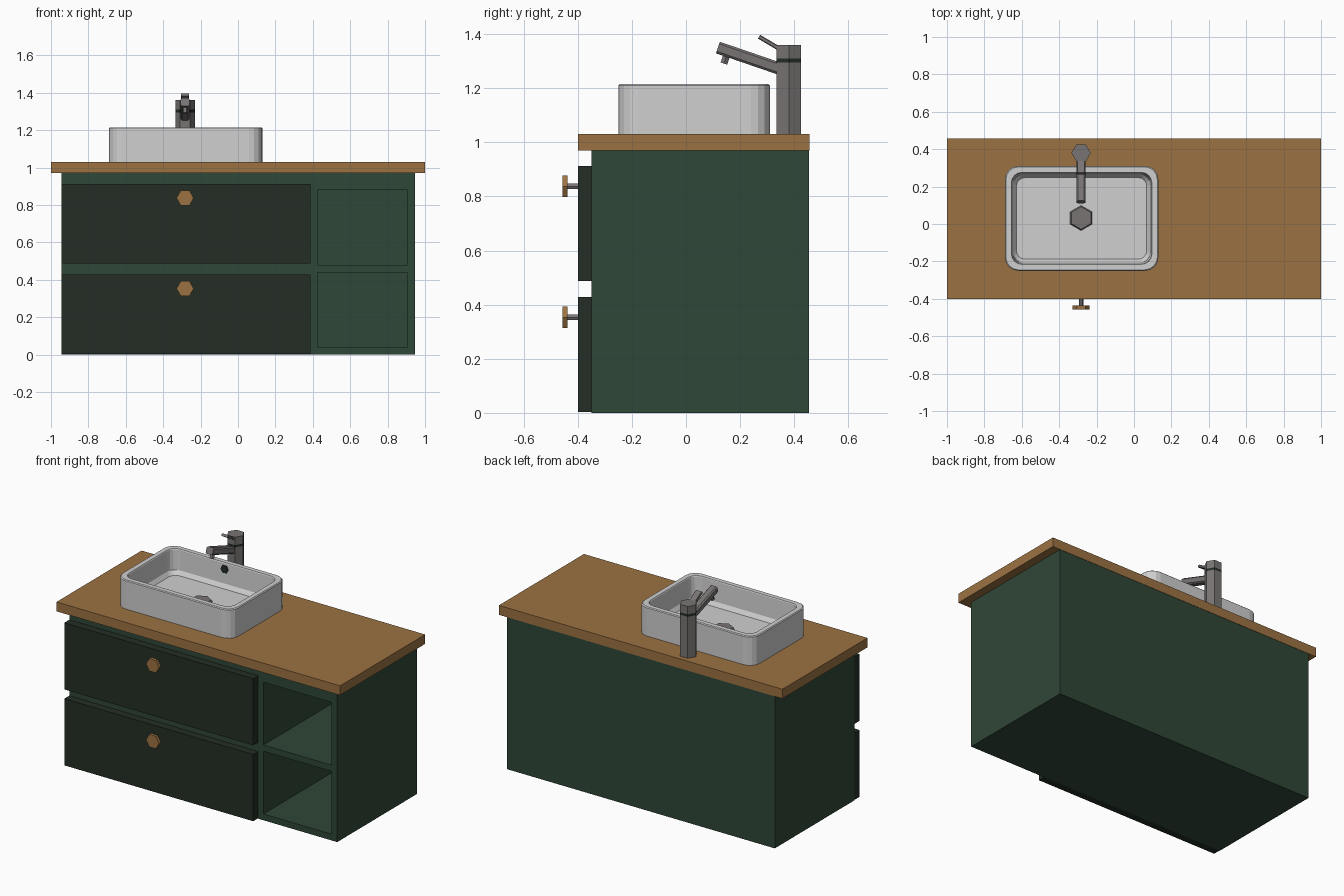
import bpy, bmesh, math
from mathutils import Vector, Matrix

if "Cube" in bpy.data.objects:
    bpy.data.objects.remove(bpy.data.objects["Cube"], do_unlink=True)


def material(name, rgb):
    m = bpy.data.materials.new(name)
    m.use_nodes = True
    m.diffuse_color = (*rgb, 1)
    m.node_tree.nodes["Principled BSDF"].inputs["Base Color"].default_value = (*rgb, 1)
    return m


WOOD = material("oak wood", (0.33, 0.17, 0.055))
GREEN = material("cabinet green", (0.028, 0.063, 0.038))
DARK = material("dark green", (0.017, 0.027, 0.018))
WHITE = material("white ceramic", (0.63, 0.63, 0.63))
METAL = material("grey metal", (0.19, 0.175, 0.175))


def finish(name, bm, mat):
    bmesh.ops.recalc_face_normals(bm, faces=bm.faces)
    mesh = bpy.data.meshes.new(name)
    bm.to_mesh(mesh)
    bm.free()
    mesh.materials.append(mat)
    ob = bpy.data.objects.new(name, mesh)
    bpy.context.collection.objects.link(ob)
    return ob


def box(name, x, y, z, mat):
    """Box given by its (min, max) range on each axis."""
    bm = bmesh.new()
    bmesh.ops.create_cube(bm, size=1)
    for v in bm.verts:
        v.co = [r[0] + (c + 0.5) * (r[1] - r[0]) for c, r in zip(v.co, (x, y, z))]
    return finish(name, bm, mat)


def rod(name, a, b, radius, mat, spin=0.0, top_radius=None):
    """Hexagonal rod from a to b."""
    a, b = Vector(a), Vector(b)
    d = b - a
    bm = bmesh.new()
    bmesh.ops.create_cone(bm, cap_ends=True, segments=6, radius1=radius,
                          radius2=radius if top_radius is None else top_radius, depth=d.length)
    place = Matrix.Translation((a + b) / 2) @ d.to_track_quat('Z', 'X').to_matrix().to_4x4()
    bm.transform(place @ Matrix.Rotation(spin, 4, 'Z'))
    return finish(name, bm, mat)


def bar(name, a, b, width, thickness, bevel, mat):
    """Flat bar in the plane of the tap, running from a to b (y, z)."""
    d = Vector((0, b[0] - a[0], b[1] - a[1]))
    bm = bmesh.new()
    bmesh.ops.create_cube(bm, size=1)
    bm.transform(Matrix.Diagonal((width, d.length, thickness, 1)))
    long_edges = [e for e in bm.edges if abs((e.verts[0].co - e.verts[1].co).y) > 0.01]
    bmesh.ops.bevel(bm, geom=long_edges, offset=bevel, segments=1, affect='EDGES')
    bm.transform(Matrix.Translation((TAP_X, (a[0] + b[0]) / 2, (a[1] + b[1]) / 2))
                 @ Matrix.Rotation(math.atan2(d.z, d.y), 4, 'X'))
    return finish(name, bm, mat)


# Cabinet with two open niches cut into its front
cabinet = box("cabinet", (-0.945, 0.945), (-0.35, 0.455), (0, 0.97), GREEN)
for low in (0.04, 0.48):
    cutter = box("niche_cutter", (0.425, 0.905), (-0.5, 0.42), (low, low + 0.4), GREEN)
    cutter.hide_render = True
    mod = cabinet.modifiers.new("niche", 'BOOLEAN')
    mod.operation, mod.solver, mod.object = 'DIFFERENCE', 'EXACT', cutter
    bpy.context.view_layer.objects.active = cabinet
    bpy.ops.object.modifier_apply(modifier=mod.name)
    bpy.data.objects.remove(cutter, do_unlink=True)

box("countertop", (-1, 1), (-0.4, 0.457), (0.97, 1.03), WOOD)

# Drawers with hexagonal knobs
TAP_X = -0.283
for label, low in (("lower", 0.003), ("upper", 0.487)):
    box(label + "_drawer", (-0.945, 0.387), (-0.4, -0.35), (low, low + 0.425), DARK)
    z = low + 0.35
    rod(label + "_knob_stem", (TAP_X, -0.395, z), (TAP_X, -0.44, z), 0.012, METAL)
    knob = rod(label + "_knob", (0, 0, 0), (0, 0, 0.02), 0.046, WOOD)
    knob.rotation_euler = (math.pi / 2, math.pi / 6, 0)
    knob.location = (TAP_X, -0.437, z)


# Basin: rounded rectangles lofted up the outside and down the inside
def rounded_ring(bm, inset, z, radius=0.07, steps=4):
    hx, hy, r = 0.41 - inset, 0.28 - inset, radius - inset * 0.4
    ring = []
    for i, (sx, sy) in enumerate(((1, 1), (-1, 1), (-1, -1), (1, -1))):
        for k in range(steps + 1):
            t = (i + k / steps) * math.pi / 2
            ring.append(bm.verts.new((-0.28 + sx * (hx - r) + r * math.cos(t),
                                      0.03 + sy * (hy - r) + r * math.sin(t), z)))
    return ring


bm = bmesh.new()
profile = [(0, 1.03), (0, 1.21), (0.005, 1.215), (0.034, 1.215), (0.037, 1.21),
           (0.044, 1.085), (0.062, 1.06)]
rings = [rounded_ring(bm, *p) for p in profile]
for low, high in zip(rings, rings[1:]):
    for i in range(len(low)):
        j = (i + 1) % len(low)
        bm.faces.new((low[i], low[j], high[j], high[i]))
bm.faces.new(rings[0])
bm.faces.new(rings[-1])
finish("basin", bm, WHITE)

drain = rod("drain", (0, 0, 0), (0, 0, 0.014), 0.068, METAL, math.pi / 6, 0.06)
drain.location = (TAP_X, 0.032, 1.058)
drain.rotation_euler.z = 0
rod("overflow_hole", (TAP_X, 0.28, 1.175), (TAP_X, 0.264, 1.175), 0.026, DARK)

# Tap: hexagonal column with a dark ring, rising spout, nozzle and lever
for name, z0, z1, mat in (("tap_body", 1.03, 1.295, METAL), ("tap_ring", 1.295, 1.31, DARK),
                          ("tap_cap", 1.31, 1.36, METAL)):
    column = rod(name, (0, 0, z0), (0, 0, z1), 0.052, mat)
    # Turn so that two corners point sideways
    corner = column.data.vertices[0].co
    column.rotation_euler.z = -math.atan2(corner.y, corner.x)
    column.location = (TAP_X, 0.38, 0)
corner = drain.data.vertices[0].co
drain.rotation_euler.z = math.pi / 2 - math.atan2(corner.y, corner.x)

bar("tap_spout", (0.36, 1.267), (0.118, 1.35), 0.048, 0.045, 0.008, METAL)
rod("tap_nozzle", (TAP_X, 0.153, 1.33), (TAP_X, 0.14, 1.291), 0.015, METAL)
bar("tap_lever", (0.37, 1.331), (0.27, 1.39), 0.044, 0.016, 0.003, METAL)
